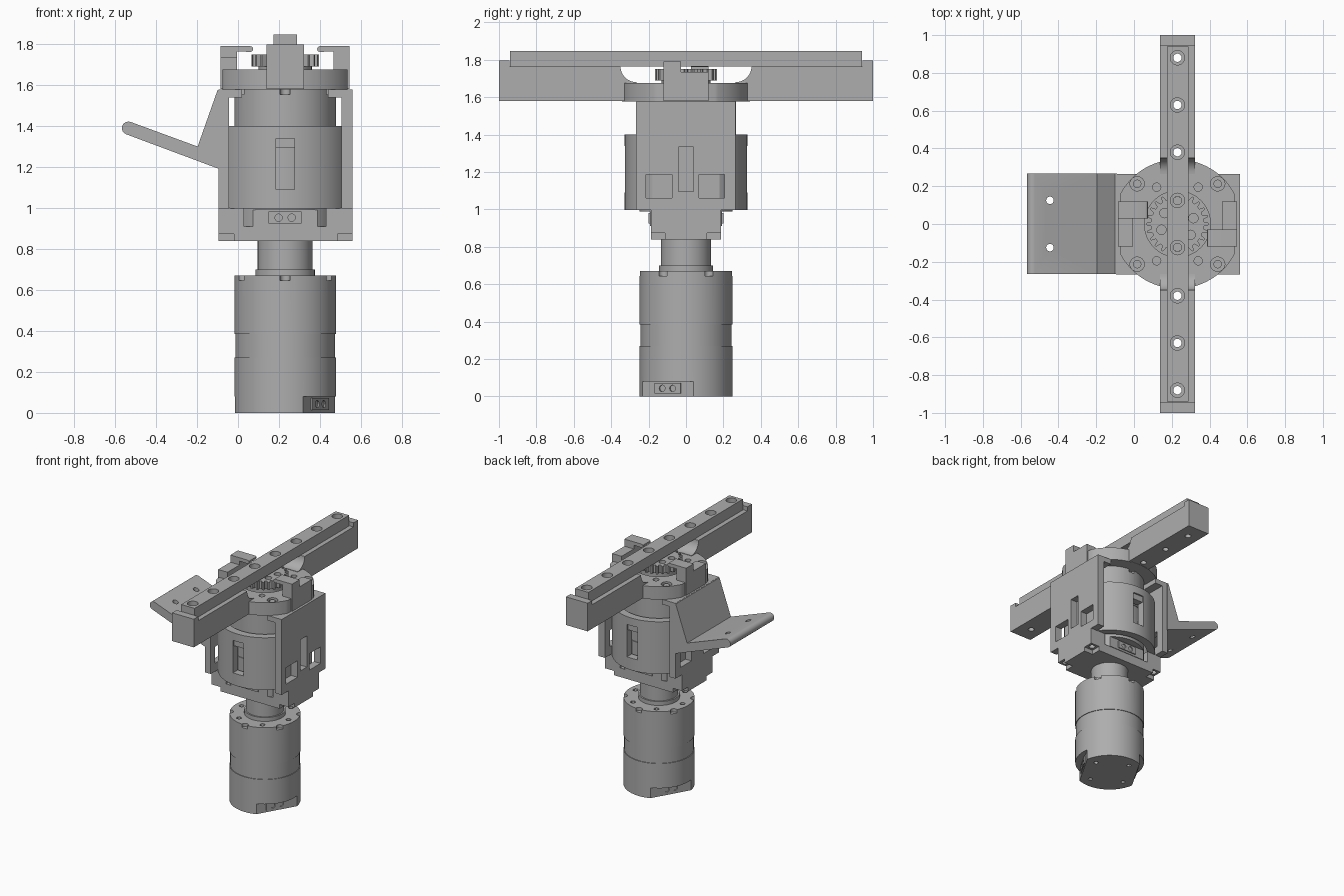
import bpy, bmesh, math
from mathutils import Vector, Matrix

if "Cube" in bpy.data.objects:
    bpy.data.objects.remove(bpy.data.objects["Cube"])

AX = 0.23  # x of the shared motor axis

grey = bpy.data.materials.new("machined grey")
grey.use_nodes = True
grey.diffuse_color = (0.42, 0.42, 0.42, 1)
grey.node_tree.nodes["Principled BSDF"].inputs["Base Color"].default_value = (0.42, 0.42, 0.42, 1)


def prism(name, pts, axis, lo, hi):
    """Extrude a 2D outline along an axis."""
    place = {"x": lambda u, v, w: (w, u, v),
             "y": lambda u, v, w: (u, w, v),
             "z": lambda u, v, w: (u, v, w)}[axis]
    bm = bmesh.new()
    a = [bm.verts.new(place(u, v, lo)) for u, v in pts]
    b = [bm.verts.new(place(u, v, hi)) for u, v in pts]
    bm.faces.new(a)
    bm.faces.new(b)
    for i in range(len(a)):
        j = (i + 1) % len(a)
        bm.faces.new((a[i], a[j], b[j], b[i]))
    bmesh.ops.recalc_face_normals(bm, faces=bm.faces[:])
    mesh = bpy.data.meshes.new(name)
    bm.to_mesh(mesh)
    bm.free()
    mesh.materials.append(grey)
    ob = bpy.data.objects.new(name, mesh)
    bpy.context.collection.objects.link(ob)
    return ob


def box(name, x0, x1, y0, y1, z0, z1):
    return prism(name, [(x0, y0), (x1, y0), (x1, y1), (x0, y1)], "z", z0, z1)


def arc(cx, cy, r, a0, a1, n):
    return [(cx + r * math.cos(math.radians(a0 + (a1 - a0) * i / n)),
             cy + r * math.sin(math.radians(a0 + (a1 - a0) * i / n))) for i in range(n + 1)]


def cyl(name, x, y, r, z0, z1, n=24):
    return prism(name, arc(x, y, r, 0, 360, n)[:-1], "z", z0, z1)


def cut(ob, cutters, op="DIFFERENCE"):
    for c in cutters:
        c.hide_render = True
        m = ob.modifiers.new("cut", "BOOLEAN")
        m.operation, m.object, m.solver = op, c, "EXACT"
    bpy.context.view_layer.update()
    dg = bpy.context.evaluated_depsgraph_get()
    mesh = bpy.data.meshes.new_from_object(ob.evaluated_get(dg))
    ob.modifiers.clear()
    ob.data = mesh
    for c in cutters:
        bpy.data.objects.remove(c)
    return ob


def polar(r, deg):
    t = math.radians(deg)
    return AX + r * math.cos(t), r * math.sin(t)


def motor(name, z, facing):
    """Stacked can with rim notches, two flats and their sockets."""
    cans = []
    for part, r, a, b in (("lower_can", 0.248, 0, 0.27), ("middle_can", 0.243, 0.27, 0.385),
                          ("upper_can", 0.248, 0.385, 0.67)):
        cans.append(cyl(f"{name}_{part}", AX, 0, r, z + a, z + b, 64))
    # Flats at the foot, on opposite sides
    flats = []
    for k in (0, 180):
        turn = Matrix.Translation((AX, 0, 0)) @ Matrix.Rotation(math.radians(facing + k), 4, "Z")
        f = box("flat_cutter", 0.192, 0.4, -0.3, 0.3, z - 0.02, z + 0.08)
        f.data.transform(turn)
        flats.append(f)
        socket = box(f"{name}_socket", 0.15, 0.2, -0.08, 0.08, z + 0.015, z + 0.072)
        holes = [prism("pin", arc(s * 0.032, z + 0.043, 0.018, 0, 360, 12)[:-1], "x", 0.185, 0.22)
                 for s in (-1, 1)]
        cut(socket, holes)
        socket.data.transform(turn)
    feet = [cyl("bolt", *polar(0.17, facing + d), 0.016, z - 0.02, z + 0.03, 12)
            for d in (45, 135, 225, 315)]
    cut(cans[0], flats + feet)
    rim = [cyl("notch", *polar(0.245, 30 + 60 * i), 0.025, z + 0.645, z + 0.7, 16) for i in range(6)]
    rim += [cyl("bolt", *polar(0.2, 60 * i), 0.018, z + 0.63, z + 0.7, 12) for i in range(6)]
    cut(cans[2], rim)


motor("lower_motor", 0, -30)
motor("upper_motor", 0.91, -90)

# Neck between lower motor and bracket
cyl("neck_collar", AX, 0, 0.145, 0.67, 0.70, 48)
cyl("neck", AX, 0, 0.134, 0.70, 0.85, 48)

# Bracket base with corner recesses and front/back pockets
base = box("bracket_base", -0.095, 0.56, -0.187, 0.187, 0.84, 1.0)
cutters = []
for s in (-1, 1):
    y0, y1 = sorted((s * 0.14, s * 0.4))
    cutters.append(box("pocket", 0.03, 0.43, y0, y1, 0.91, 1.1))
    for x0, x1 in ((-0.2, -0.02), (0.485, 0.7)):
        y0, y1 = sorted((s * 0.112, s * 0.4))
        cutters.append(box("recess", x0, x1, y0, y1, 0.8, 0.873))
        cutters.append(cyl("bolt", -0.058 if x0 < 0 else 0.522, s * 0.15, 0.022, 0.86, 0.93, 16))
cut(base, cutters)

# Bracket side walls with windows, and the flanges along their tops
for side, x0, x1 in (("right", -0.095, -0.045), ("left", 0.505, 0.56)):
    wall = box(f"{side}_wall", x0, x1, -0.268, 0.265, 0.997, 1.578)
    windows = [(-0.04, 0.04, 1.095, 1.335)]
    if side == "left":
        windows += [(-0.213, -0.075, 1.06, 1.187), (0.07, 0.205, 1.06, 1.187)]
    else:
        windows += [(-0.213, -0.075, 1.06, 1.187), (0.07, 0.205, 1.06, 1.187)]
        windows = windows[1:]
    cut(wall, [box("window", x0 - 0.02, x1 + 0.02, *w) for w in windows])
    f0, f1 = (x0, 0.02) if side == "right" else (0.44, x1)
    box(f"{side}_top_flange", f0, f1, -0.268, 0.265, 1.54, 1.578)

# Curved sleeve around the upper motor, trimmed by the walls, with slots
sleeve = cyl("sleeve", AX, 0, 0.328, 0.998, 1.4, 96)
cut(sleeve, [cyl("bore", AX, 0, 0.27, 0.9, 1.5, 64),
             box("slot", 0.185, 0.275, -0.4, 0.4, 1.09, 1.34),
             box("trim", -0.3, -0.044, -0.5, 0.5, 0.9, 1.5),
             box("trim", 0.504, 0.8, -0.5, 0.5, 0.9, 1.5)])
for s in (-1, 1):
    box("slot_bridge", 0.185, 0.275, *sorted((s * 0.26, s * 0.315)), 1.295, 1.34)

# Sloping side tray with rounded tip
tray = prism("side_tray", [(-0.09, 1.19), (-0.09, 1.578), (-0.1, 1.575), (-0.197, 1.3)]
             + arc(-0.535, 1.39, 0.032, 72, 252, 8), "y", -0.265, 0.268)
cut(tray, [cyl("screw", -0.445, s * 0.125, 0.02, 1.2, 1.6) for s in (-1, 1)])

# Turntable disc with flat sides, gear recess and bolts
disc = cyl("turntable", AX, 0, 0.342, 1.578, 1.677, 96)
cutters = [box("trim", -0.5, -0.075, -0.5, 0.5, 1.5, 1.8),
           box("trim", 0.535, 0.9, -0.5, 0.5, 1.5, 1.8),
           cyl("gear_recess", AX, 0, 0.175, 1.64, 1.8, 48)]
for sx in (-1, 1):
    for sy in (-1, 1):
        cutters.append(cyl("bolt", AX + sx * 0.213, sy * 0.213, 0.038, 1.65, 1.8))
        cutters.append(cyl("bolt", AX + sx * 0.11, sy * 0.195, 0.022, 1.62, 1.8, 16))
cut(disc, cutters)
for sx in (-1, 1):
    for sy in (-1, 1):
        cyl("turntable_bolt", AX + sx * 0.213, sy * 0.213, 0.022, 1.64, 1.67, 16)

# Drive gear
TEETH = 24
outline = []
for i in range(TEETH):
    for frac, r in ((-0.3, 0.14), (-0.14, 0.165), (0.14, 0.165), (0.3, 0.14)):
        outline.append(polar(r, (i + frac) * 360 / TEETH))
gear = prism("gear", outline, "z", 1.69, 1.75)
cut(gear, [cyl("bolt", *polar(0.09, a), 0.025, 1.72, 1.8, 16) for a in (20, 140, 200, 320)])
cyl("gear_hub", AX, 0, 0.13, 1.63, 1.7, 48)

# Two hooked stops, one turned half a circle from the other
for name, turn in (("left_stop", 0), ("right_stop", math.pi)):
    parts = [box(name + "_post", 0.465, 0.545, -0.12, 0.12, 1.58, 1.735),
             box(name + "_finger", 0.465, 0.545, -0.12, -0.028, 1.73, 1.79),
             prism(name + "_hook", [(0.48, 1.765), (0.48, 1.79)]
                   + arc(0.4, 1.776, 0.014, 90, 270, 6), "y", -0.12, -0.028)]
    for p in parts:
        p.data.transform(Matrix.Translation((AX, 0, 0)) @ Matrix.Rotation(turn, 4, "Z")
                         @ Matrix.Translation((-AX, 0, 0)))

# Rail supports: one profile, mirrored front to back, with through holes
HOLES = (0.125, 0.38, 0.63, 0.88)
profile = [(0.27, 1.58), (1, 1.58), (1, 1.797), (0.945, 1.797), (0.945, 1.765)]
profile += arc(0.265, 1.765, 0.085, 0, -90, 10)
for name, s in (("front_rail_support", -1), ("back_rail_support", 1)):
    support = prism(name, [(s * y, z) for y, z in profile], "x", 0.138, 0.323)
    cut(support, [cyl("screw", AX, s * y, 0.022, 1.5, 1.9) for y in HOLES[1:]])

# Rail bar with counterbored holes
bar = box("rail_bar", 0.174, 0.288, -0.94, 0.94, 1.763, 1.848)
cutters = []
for y in HOLES:
    for s in (-1, 1):
        cutters.append(cyl("screw", AX, s * y, 0.022, 1.7, 1.9))
        cutters.append(cyl("counterbore", AX, s * y, 0.038, 1.81, 1.9))
cut(bar, cutters)

# Smooth the round walls, keep the edges sharp
bpy.ops.object.select_all(action="DESELECT")
for ob in bpy.context.collection.objects:
    if ob.type == "MESH":
        ob.select_set(True)
        bpy.context.view_layer.objects.active = ob
bpy.ops.object.shade_smooth_by_angle(angle=math.radians(30))
